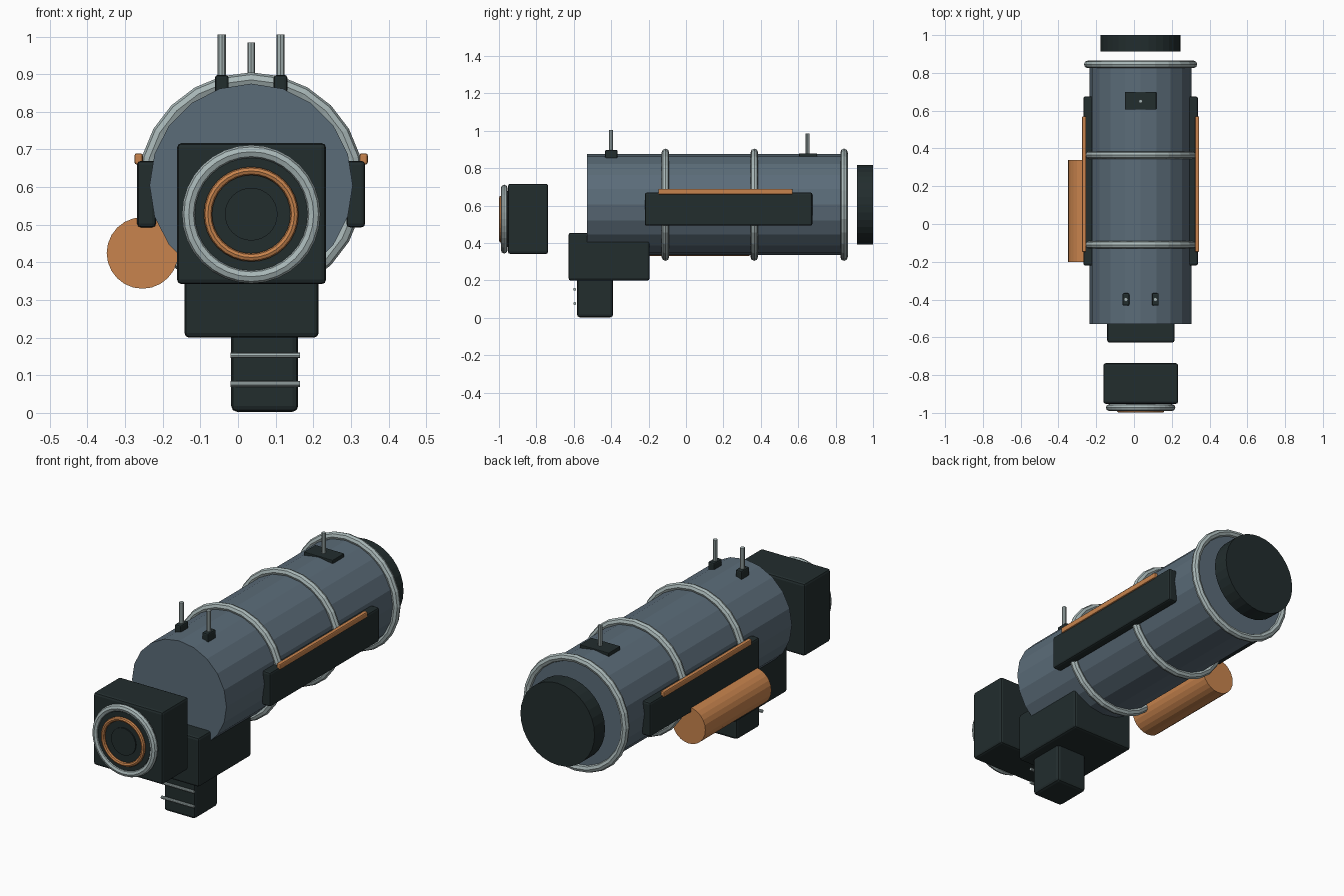
import bpy
from math import pi, radians

cube = bpy.data.objects.get("Cube")
if cube:
    bpy.data.objects.remove(cube, do_unlink=True)


def material(name, rgb):
    m = bpy.data.materials.new(name)
    m.use_nodes = True
    m.diffuse_color = (*rgb, 1)
    m.node_tree.nodes["Principled BSDF"].inputs["Base Color"].default_value = (*rgb, 1)
    return m


SLATE = material("slate_blue", (0.105, 0.15, 0.19))
DARK = material("dark_green_grey", (0.016, 0.026, 0.027))
COPPER = material("copper_orange", (0.58, 0.23, 0.075))
SILVER = material("pale_silver", (0.39, 0.47, 0.47))

CX, CZ = 0.035, 0.605   # main tube axis
LZ = 0.528              # lens axis height
AXES = {"x": (0, pi / 2, 0), "y": (pi / 2, 0, 0), "z": (0, 0, 0)}


def finish(name, mat):
    ob = bpy.context.object
    ob.name = name
    ob.data.materials.append(mat)
    return ob


def box(name, x, y, z, mat, bevel=0.01):
    """Bevelled box given as (min, max) on each axis."""
    spans = (x, y, z)
    bpy.ops.mesh.primitive_cube_add(size=1, location=[(a + b) / 2 for a, b in spans])
    ob = finish(name, mat)
    ob.scale = [b - a for a, b in spans]
    bpy.ops.object.transform_apply(location=False, rotation=False, scale=True)
    mod = ob.modifiers.new("rounded_edges", "BEVEL")
    mod.width, mod.segments = bevel, 2
    return ob


def rod(name, centre, radius, length, axis, mat, sides=20):
    bpy.ops.mesh.primitive_cylinder_add(vertices=sides, radius=radius, depth=length,
                                        location=centre, rotation=AXES[axis])
    return finish(name, mat)


def ring(name, centre, major, minor, mat, segments=24):
    bpy.ops.mesh.primitive_torus_add(major_radius=major, minor_radius=minor,
                                     major_segments=segments, minor_segments=8,
                                     location=centre, rotation=AXES["y"])
    return finish(name, mat)


# Main tube, its hoops and the rear cap
rod("main_tube", (CX, 0.16, CZ), 0.27, 1.38, "y", SLATE)
for label, y in (("front", -0.11), ("middle", 0.365), ("rear", 0.845)):
    ring(label + "_hoop", (CX, y, CZ), 0.28, 0.02, SILVER)
rod("rear_cap", (CX, 0.957, CZ), 0.212, 0.086, "y", DARK, 32)

# Side panels with copper rails
for label, s in (("left", 1), ("right", -1)):
    def side(a, b):
        return sorted((CX + s * a, CX + s * b))
    box(label + "_panel", side(0.253, 0.303), (-0.22, 0.675), (0.493, 0.67), DARK)
    box(label + "_rail", side(0.288, 0.31), (-0.148, 0.57), (0.66, 0.69), COPPER, 0.006)

# Copper canister on the right
rod("side_canister", (-0.254, 0.07, 0.425), 0.095, 0.54, "y", COPPER, 24)

# Lower housing and grip with two finger bars
box("lower_housing", (-0.142, 0.214), (-0.628, -0.195), (0.2, 0.455), DARK, 0.012)
box("grip", (-0.018, 0.16), (-0.583, -0.39), (0.003, 0.215), DARK, 0.015)
for label, z in (("upper", 0.153), ("lower", 0.077)):
    rod(label + "_grip_bar", (0.072, -0.595, z), 0.008, 0.185, "x", SILVER, 10)

# Lens block with concentric rings
box("lens_block", (-0.162, 0.234), (-0.952, -0.737), (0.342, 0.717), DARK, 0.012)
ring("lens_outer_ring", (CX, -0.972, LZ), 0.166, 0.018, SILVER, 32)
rod("lens_plate", (CX, -0.963, LZ), 0.15, 0.036, "y", DARK, 32)
ring("lens_copper_ring", (CX, -0.988, LZ), 0.115, 0.011, COPPER, 32)
rod("lens_pupil", (CX, -0.98, LZ), 0.07, 0.014, "y", DARK, 32)

# Front antennas on small mounts
for label, x in (("left", CX + 0.078), ("right", CX - 0.078)):
    box(label + "_antenna_mount", (x - 0.018, x + 0.018), (-0.432, -0.366),
        (0.85, 0.898), DARK, 0.007)
    rod(label + "_antenna", (x, -0.4, 0.945), 0.011, 0.12, "z", SILVER, 8)

# Rear antenna on a flat plate
box("rear_antenna_plate", (CX - 0.083, CX + 0.083), (0.605, 0.7), (0.855, 0.88), DARK, 0.003)
rod("rear_antenna", (CX, 0.65, 0.93), 0.01, 0.11, "z", SILVER, 8)
